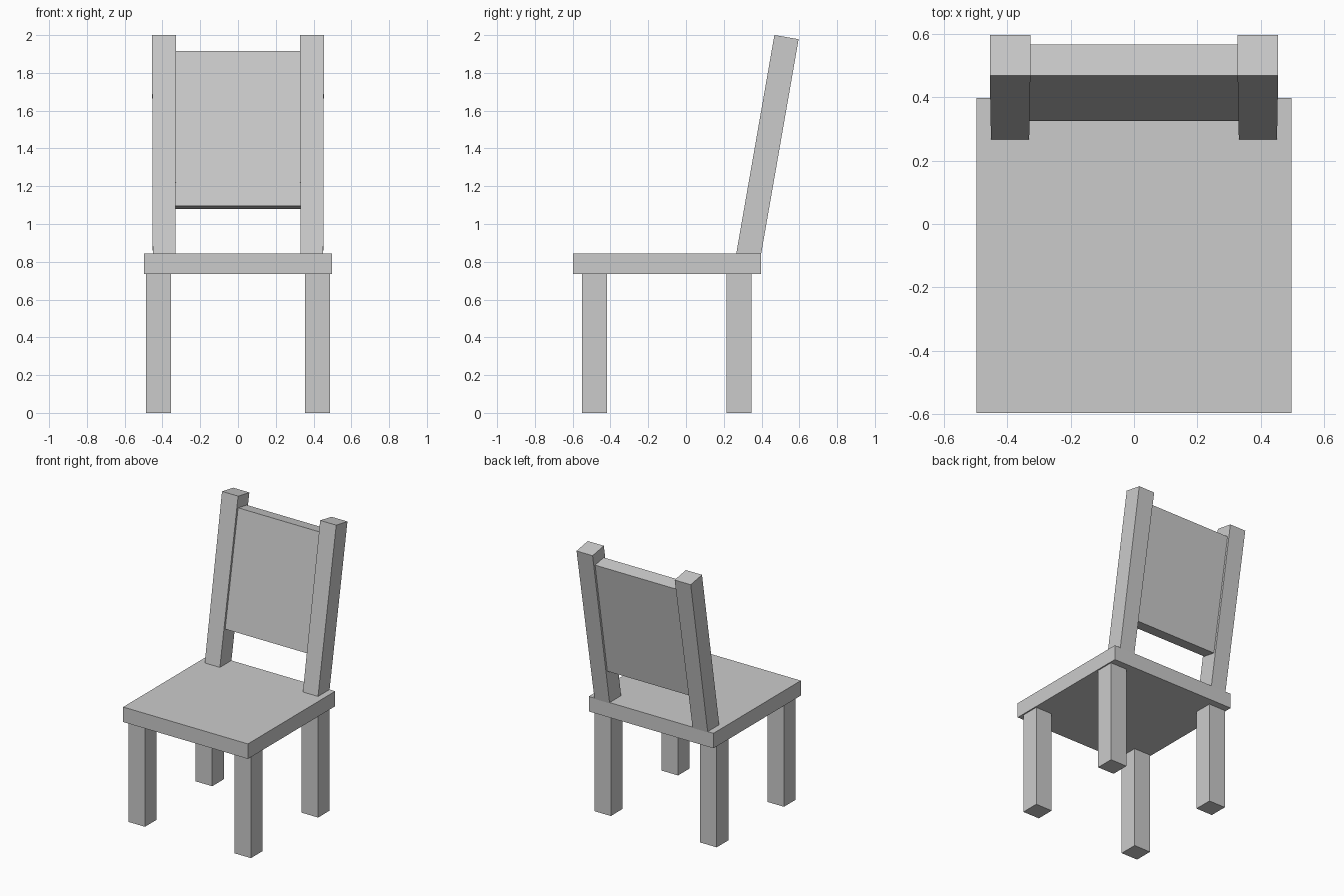
import bpy, math
from mathutils import Matrix, Vector

default = bpy.data.objects.get("Cube")
if default:
    bpy.data.objects.remove(default, do_unlink=True)

grey = bpy.data.materials.new("plain_grey")
grey.use_nodes = True
colour = (0.6, 0.6, 0.6, 1)
grey.diffuse_color = colour
grey.node_tree.nodes["Principled BSDF"].inputs["Base Color"].default_value = colour


def box(name, low, high, frame=Matrix(), foot=1.0):
    """Box between two corners, placed by frame; foot scales its lower width."""
    bpy.ops.mesh.primitive_cube_add(size=1)
    ob = bpy.context.object
    ob.name = ob.data.name = name
    low, high = Vector(low), Vector(high)
    size, centre = high - low, (low + high) / 2
    for v in ob.data.vertices:
        width = size.x * (foot if v.co.z < 0 else 1)
        p = Vector((v.co.x * width, v.co.y * size.y, v.co.z * size.z))
        v.co = frame @ (p + centre)
    ob.data.materials.append(grey)
    return ob


# Seat slab
SEAT_TOP = 0.843
SEAT_BOTTOM = 0.735
box("seat", (-0.497, -0.597, SEAT_BOTTOM), (0.497, 0.397, SEAT_TOP))

# Backrest frame: origin at the front foot of the posts, leaning backwards
lean = Matrix.Translation((0, 0.266, SEAT_TOP)) @ Matrix.Rotation(math.radians(-9.9), 4, "X")

for side, sx in (("left", 1), ("right", -1)):
    # Square legs
    for end, y in (("front", -0.484), ("back", 0.281)):
        x = sx * 0.422
        box(f"{end}_{side}_leg", (x - 0.066, y - 0.066, 0),
            (x + 0.066, y + 0.066, SEAT_BOTTOM))
    # Leaning posts, slightly narrower at the foot
    x = sx * 0.391
    box(f"{side}_back_post", (x - 0.064, 0, -0.01), (x + 0.064, 0.13, 1.175), lean, 0.94)

# Panel held between the posts
box("back_panel", (-0.332, 0.015, 0.26), (0.332, 0.115, 1.092), lean)
